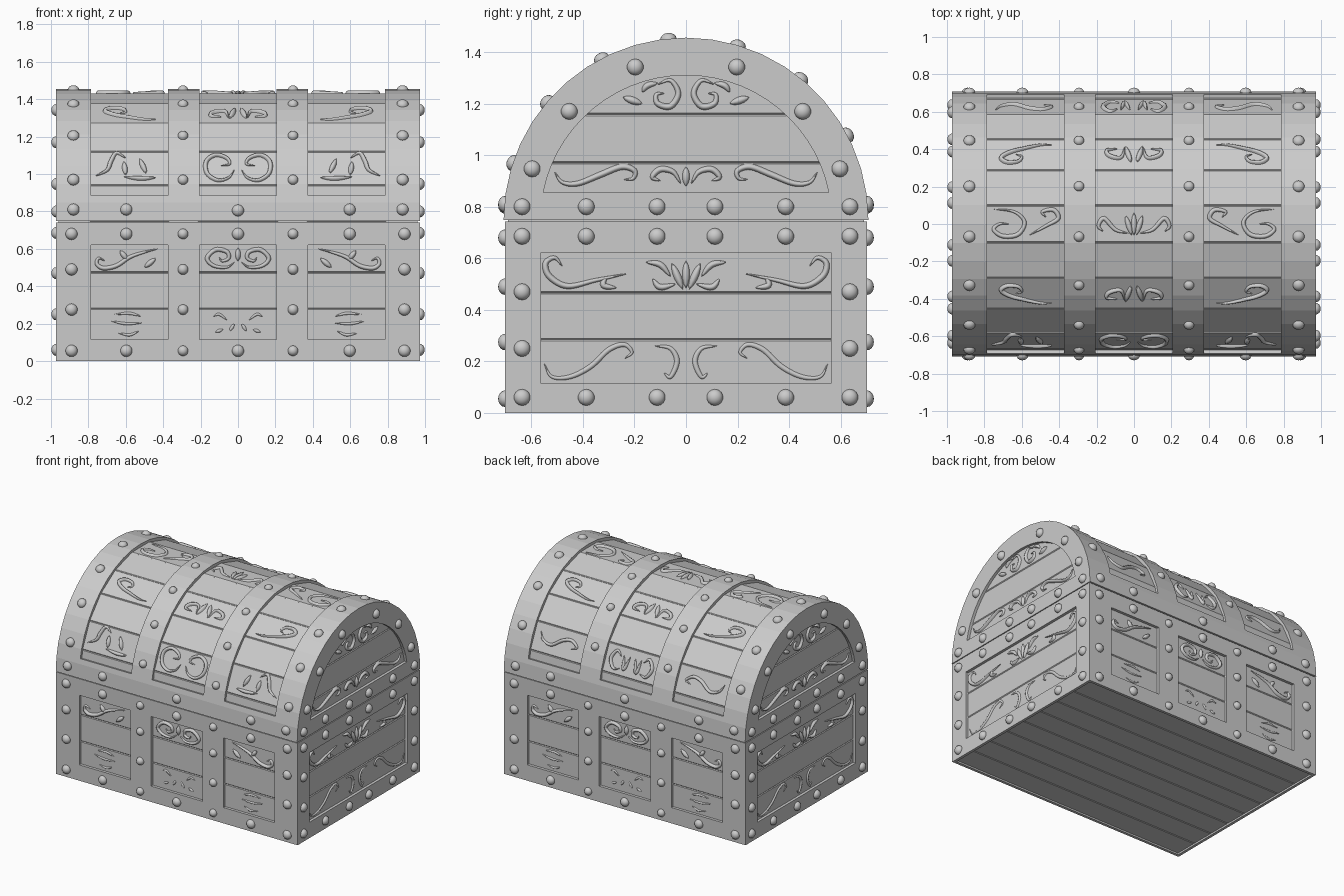
import bpy, bmesh, math
from mathutils import Matrix, Vector

if "Cube" in bpy.data.objects:
    bpy.data.objects.remove(bpy.data.objects["Cube"])

HX, HY, SEAM, TOP_R = 0.972, 0.703, 0.745, 0.708
STEP = math.pi / 11                      # lid is made of 11 staves
WINDOWS = [(-0.785, -0.375), (-0.207, 0.207), (0.375, 0.785)]

mat = bpy.data.materials.new("plain grey")
mat.diffuse_color = (0.6, 0.6, 0.6, 1)
mat.use_nodes = True
mat.node_tree.nodes["Principled BSDF"].inputs["Base Color"].default_value = mat.diffuse_color


def finish(bm, name, smooth=False):
    me = bpy.data.meshes.new(name)
    bm.to_mesh(me)
    bm.free()
    ob = bpy.data.objects.new(name, me)
    bpy.context.collection.objects.link(ob)
    me.materials.append(mat)
    for p in me.polygons:
        p.use_smooth = smooth
    return ob


def box(bm, M, u0, u1, v0, v1, h0, h1, bevel=0.0):
    S = Matrix.Translation(((u0 + u1) / 2, (v0 + v1) / 2, (h0 + h1) / 2)) @ Matrix.Diagonal((u1 - u0, v1 - v0, h1 - h0, 1))
    vs = bmesh.ops.create_cube(bm, size=1, matrix=M @ S)["verts"]
    if bevel:
        es = list({e for v in vs for e in v.link_edges})
        bmesh.ops.bevel(bm, geom=es, offset=bevel, segments=1, affect='EDGES')


def prism(bm, yz, x0, x1):
    """Extrude a (y, z) outline along x."""
    f = bm.faces.new([bm.verts.new((x0, y, z)) for y, z in yz])
    ext = bmesh.ops.extrude_face_region(bm, geom=[f])["geom"]
    bmesh.ops.translate(bm, vec=(x1 - x0, 0, 0), verts=[g for g in ext if isinstance(g, bmesh.types.BMVert)])
    bmesh.ops.recalc_face_normals(bm, faces=bm.faces)


def arc(r, a0, a1, n):
    return [(-r * math.sin(a0 + (a1 - a0) * i / n), SEAM + r * math.cos(a0 + (a1 - a0) * i / n)) for i in range(n + 1)]


def cut(ob, bm):
    c = finish(bm, "cutter")
    c.hide_render = True
    m = ob.modifiers.new("cut", 'BOOLEAN')
    m.operation, m.solver, m.object = 'DIFFERENCE', 'EXACT', c
    bpy.context.view_layer.objects.active = ob
    bpy.ops.object.modifier_apply(modifier=m.name)
    bpy.data.objects.remove(c)


# Local frames: u right, v up, h outward
def wall(deg):
    return Matrix.Rotation(math.radians(deg), 4, 'Z') @ Matrix.Rotation(math.pi / 2, 4, 'X')


def roof(a):
    return Matrix.Translation((0, 0, SEAM)) @ Matrix.Rotation(a, 4, 'X')


LONG, ENDS = (wall(0), wall(180)), (wall(90), wall(-90))
IDENT = Matrix.Identity(4)

# Base body with recessed windows
bm = bmesh.new()
box(bm, IDENT, -HX, HX, -HY, HY, 0, SEAM - 0.003)
base = finish(bm, "base_frame")
bm = bmesh.new()
for M in LONG:
    for a, b in WINDOWS:
        box(bm, M, a, b, 0.115, 0.622, HY - 0.035, HY + 0.1)
for M in ENDS:
    box(bm, M, -0.563, 0.563, 0.115, 0.622, HX - 0.035, HX + 0.1)
box(bm, IDENT, -HX + 0.02, HX - 0.02, -HY + 0.02, HY - 0.02, -0.1, 0.022)
cut(base, bm)

# Lid body with curved windows and arched end windows
bm = bmesh.new()
prism(bm, [(-y, z) for y, z in arc(TOP_R, -math.pi / 2, math.pi / 2, 22)], -HX, HX)
bmesh.ops.translate(bm, vec=(0, 0, 0.003), verts=bm.verts)
lid = finish(bm, "lid_frame")
bm = bmesh.new()
A = math.radians(78.6)
for a, b in WINDOWS:
    prism(bm, arc(0.668, -A, A, 22) + arc(0.8, A, -A, 22), a, b)
cut(lid, bm)
bm = bmesh.new()
E = math.acos(0.11 / 0.565)
for s in (-1, 1):
    prism(bm, arc(0.565, -E, E, 28), s * (HX - 0.035), s * (HX + 0.1))
cut(lid, bm)

# Hidden seam filler
bm = bmesh.new()
box(bm, IDENT, -HX + 0.012, HX - 0.012, -HY + 0.012, HY - 0.012, SEAM - 0.03, SEAM + 0.03)
finish(bm, "seam_core")

# Planks (their ends are buried in the frames)
LP, SP, RP = HY - 0.02, HX - 0.02, 0.687     # plank surface levels
bm = bmesh.new()
for M in LONG:
    for a, b in WINDOWS:
        for v0, v1 in ((0.1, 0.28), (0.28, 0.473), (0.473, 0.635)):
            box(bm, M, a - 0.01, b + 0.01, v0, v1, LP - 0.03, LP, 0.005)
for M in ENDS:
    for v0, v1 in ((0.1, 0.284), (0.284, 0.466), (0.466, 0.635)):
        box(bm, M, -0.575, 0.575, v0, v1, SP - 0.03, SP, 0.005)
finish(bm, "base_planks")
bm = bmesh.new()
for M in ENDS:
    for v0, v1, w in ((0.84, 0.97, 0.575), (0.97, 1.158, 0.55), (1.158, 1.32, 0.39)):
        box(bm, M, -w, w, v0, v1, SP - 0.03, SP, 0.005)
finish(bm, "lid_end_planks")
bm = bmesh.new()
t = RP * math.tan(STEP / 2)
for k in range(-5, 6):
    for a, b in WINDOWS:
        box(bm, roof(k * STEP), a - 0.01, b + 0.01, -t, t, RP - 0.03, RP, 0.005)
finish(bm, "lid_staves")
bm = bmesh.new()
w = 2 * (HY - 0.02) / 8
for i in range(8):
    y = -HY + 0.02 + i * w
    box(bm, IDENT, -HX + 0.02, HX - 0.02, y, y + w, 0.008, 0.035, 0.005)
finish(bm, "bottom_boards")

# Rivets
bm = bmesh.new()


def rivet(M, u, v, h, r=0.032):
    bmesh.ops.create_uvsphere(bm, u_segments=14, v_segments=8, radius=1,
                              matrix=M @ Matrix.Translation((u, v, h)) @ Matrix.Diagonal((r, r, 0.026, 1)))


for M in LONG:
    for s in (-1, 1):
        for v in (0.055, 0.275, 0.49, 0.68):
            rivet(M, s * 0.89, v, HY)
            rivet(M, s * 0.294, v, HY, 0.028)
        for v in (0.055, 0.68, 0.81):
            rivet(M, s * 0.597, v, HY)
        rivet(M, s * 0.88, 0.81, HY)
    for v in (0.055, 0.68, 0.805):
        rivet(M, 0, v, HY)
for M in ENDS:
    for s in (-1, 1):
        for v in (0.06, 0.685, 0.8):
            for u in (0.112, 0.387, 0.636):
                rivet(M, s * u, v, HX)
        for u, v in ((0.636, 0.25), (0.636, 0.47), (0.597, 0.947), (0.453, 1.17), (0.197, 1.342)):
            rivet(M, s * u, v, HX)
for deg in (71.5, 49.5, 27.5, 5.5, -16.5, -39, -62):
    for s in (-1, 1):
        rivet(roof(math.radians(deg)), s * 0.88, 0, TOP_R - 0.001)
        rivet(roof(math.radians(deg)), s * 0.294, 0, TOP_R - 0.001, 0.028)
finish(bm, "rivets", True)


# Carved scrolls: tapered raised strokes swept along a smooth path
def stroke(bm, M, pts, level, w, height):
    P = [Vector(p) for p in pts]
    P = [2 * P[0] - P[1]] + P + [2 * P[-1] - P[-2]]
    path = []
    for i in range(1, len(P) - 2):
        a, b, c, d = P[i - 1:i + 3]
        for k in range(6):
            s = k / 6
            path.append(0.5 * (2 * b + (c - a) * s + (2 * a - 5 * b + 4 * c - d) * s * s + (3 * b - a - 3 * c + d) * s ** 3))
    path.append(P[-2])
    rows, n = [], len(path) - 1
    for i, p in enumerate(path):
        d = (path[min(i + 1, n)] - path[max(i - 1, 0)]).normalized()
        left, f = Vector((-d.y, d.x)), 0.08 + 0.92 * math.sin(math.pi * i / n) ** 0.7
        row = []
        for q, h in ((-1, -0.2), (-0.65, 0.7), (0, 1), (0.65, 0.7), (1, -0.2)):
            e = p + left * q * w * f
            row.append(bm.verts.new(M @ Vector((e.x, e.y, level + h * height * (0.3 + 0.7 * f)))))
        rows.append(row)
    for r0, r1 in zip(rows, rows[1:]):
        for j in range(4):
            bm.faces.new((r0[j], r1[j], r1[j + 1], r0[j + 1]))


def carve(name, frames, level, paths, w=0.013, height=0.017):
    bm = bmesh.new()
    for M in frames:
        for pts in paths:
            width = w * (1.2 if len(pts) == 2 else 1)
            stroke(bm, M, pts, level, width, height)
            if any(u for u, v in pts):
                stroke(bm, M, [(-u, v) for u, v in pts], level, width, height)
    finish(bm, name, True)


carve("base_upper_scrolls", LONG, LP, [
    [(.71, .535), (.745, .55), (.755, .52), (.72, .497), (.65, .51), (.58, .555), (.51, .58), (.43, .6)][::-1],
    [(.63, .59), (.59, .54)], [(.5, .5), (.44, .55)], [(0, .605), (0, .535)],
    [(.015, .53), (.06, .502), (.13, .51), (.165, .55), (.12, .595), (.06, .585), (.05, .55), (.085, .535), (.1, .555)]])
carve("base_lower_scrolls", LONG, LP, [
    [(.68, .215), (.6, .2), (.51, .205)], [(.66, .25), (.58, .255), (.52, .24)], [(.64, .15), (.58, .14), (.53, .16)],
    [(.06, .22), (.1, .25), (.13, .24)], [(.02, .2), (.045, .16)], [(.08, .17), (.12, .155)]], 0.008, 0.007)
carve("end_lower_scrolls", ENDS, SP, [
    [(.24, .21), (.21, .235), (.24, .265), (.3, .245), (.37, .18), (.45, .14), (.52, .14), (.55, .19)],
    [(.12, .26), (.06, .25), (.035, .2), (.06, .14), (.085, .155)]], 0.011, 0.009)
carve("end_upper_scrolls", ENDS, SP, [
    [(.23, .54), (.35, .515), (.46, .492), (.53, .53), (.545, .58), (.51, .602), (.48, .57)],
    [(.27, .485), (.32, .495), (.31, .53)], [(0, .59), (0, .485)], [(.012, .48), (.055, .58)],
    [(.04, .5), (.1, .488), (.13, .52)], [(.06, .53), (.1, .575), (.155, .585)]])
carve("lid_end_lower_scrolls", ENDS, SP, [
    [(.24, .905), (.205, .91), (.2, .94), (.25, .955), (.33, .925), (.42, .89), (.48, .895), (.51, .935)],
    [(.02, .89), (.05, .935), (.1, .945), (.13, .915), (.1, .9)], [(0, .955), (0, .88)]])
carve("lid_end_upper_scrolls", ENDS, SP, [
    [(.11, .125 + 1.15), (.06, 1.29), (.03, 1.24), (.06, 1.19), (.11, 1.2), (.115, 1.235), (.085, 1.24)],
    [(.17, 1.2), (.245, 1.225)], [(.11, 1.28), (.15, 1.27), (.17, 1.245)]])

# Lid ornaments on alternate staves (v points toward the ridge)
back = Matrix.Rotation(math.pi, 4, 'Z')
carve("lid_top_scrolls", [roof(0)], RP, [
    [(.75, .08), (.64, .065), (.585, .01), (.62, -.055), (.7, -.065), (.75, -.03), (.72, 0), (.67, 0)],
    [(.56, -.06), (.47, -.01), (.405, .03), (.43, .075), (.49, .065), (.47, .035)],
    [(0, -.06), (0, .06)], [(.012, -.06), (.045, .045)],
    [(.03, -.05), (.1, -.03), (.16, .03), (.19, -.01), (.165, -.04)]], 0.013, 0.015)
carve("lid_middle_scrolls", [roof(2 * STEP), back @ roof(2 * STEP)], RP, [
    [(.63, 0), (.6, .015), (.62, .045), (.68, .05), (.71, .02), (.66, -.015), (.58, -.04), (.5, -.06), (.44, -.06)],
    [(.015, .05), (.045, -.05)], [(.05, -.045), (.07, .02), (.13, .01), (.145, -.025), (.09, -.035)]])
carve("lid_front_scrolls", [roof(4 * STEP)], RP, [
    [(.6, .06), (.65, .09), (.68, .04), (.7, -.01), (.76, -.045)], [(.44, -.055), (.52, -.06), (.61, -.05)],
    [(.6, -.04), (.61, .04)], [(.49, -.03), (.525, .055)],
    [(.02, -.01), (.05, -.055), (.11, -.07), (.165, -.03), (.17, .04), (.12, .078), (.06, .06), (.045, .025), (.09, .015)]])
carve("lid_back_scrolls", [back @ roof(4 * STEP)], RP, [
    [(.74, .04), (.71, -.01), (.64, -.03), (.56, .02), (.49, .035), (.44, 0), (.48, -.02)],
    [(.02, .04), (.05, -.05), (.07, .04)], [(.08, -.05), (.13, -.06), (.165, 0), (.13, .06), (.09, .03)]])
